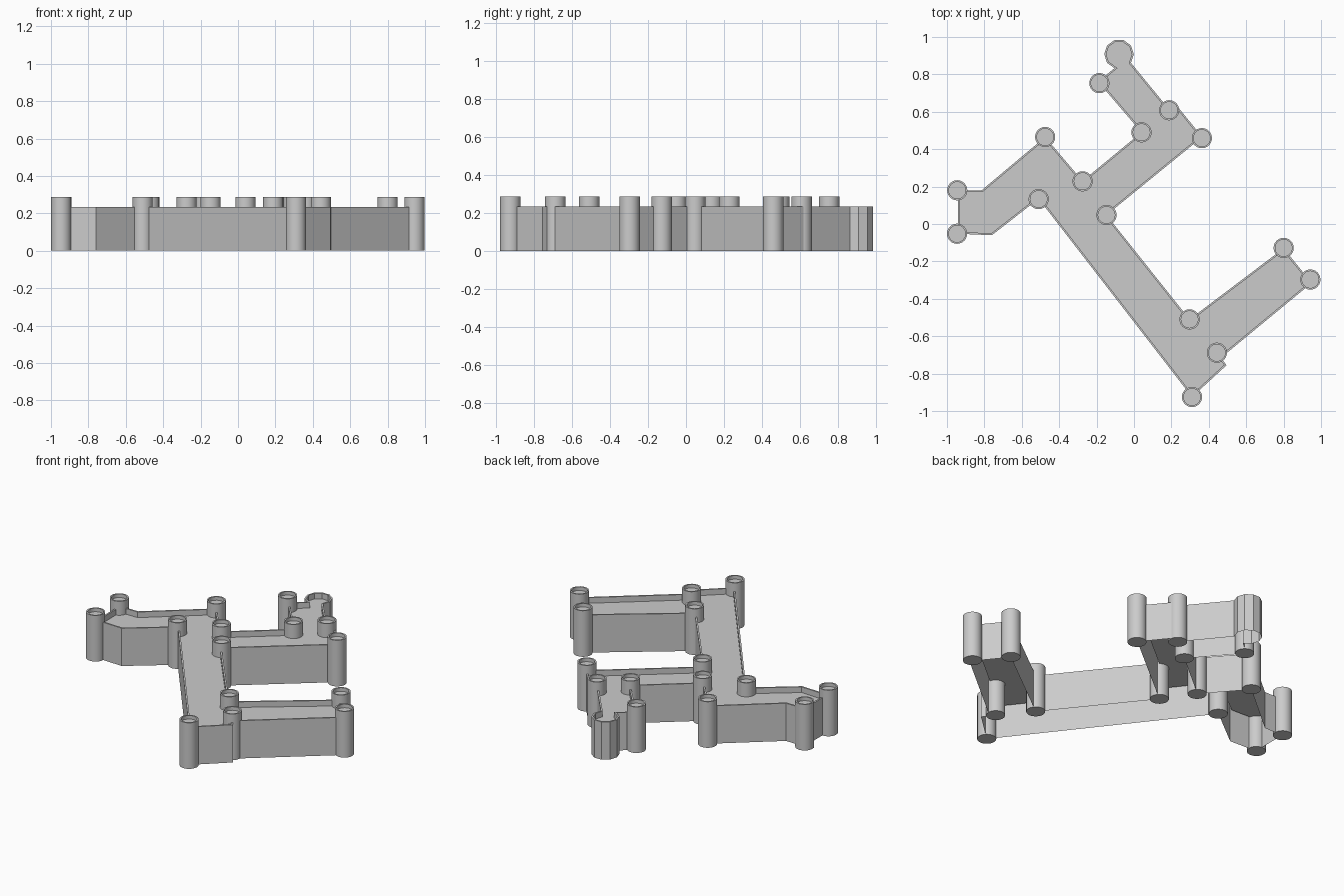
import bpy, bmesh
from math import radians, cos, sin
from mathutils import Vector

if "Cube" in bpy.data.objects:
    bpy.data.objects.remove(bpy.data.objects["Cube"], do_unlink=True)

stone = bpy.data.materials.new("stone grey")
stone.use_nodes = True
grey = (0.6, 0.6, 0.6, 1)
stone.diffuse_color = grey
stone.node_tree.nodes["Principled BSDF"].inputs["Base Color"].default_value = grey


def raise_face(bm, face, dz):
    """Extrude one face vertically, leaving its old position open."""
    new = bmesh.ops.extrude_discrete_faces(bm, faces=[face])["faces"][0]
    bmesh.ops.translate(bm, verts=new.verts, vec=(0, 0, dz))
    return new


def walled_block(name, outline, height, rim, recess):
    """Open-bottomed block whose top sinks inside a thin raised rim."""
    bm = bmesh.new()
    top = bm.faces.new([bm.verts.new((x, y, 0)) for x, y in outline])
    top = raise_face(bm, top, height)
    top.normal_update()
    bmesh.ops.inset_region(bm, faces=[top], thickness=rim, use_even_offset=True)
    raise_face(bm, top, -recess)
    return bm


def add_object(name, bm, location=(0, 0, 0)):
    mesh = bpy.data.meshes.new(name)
    bm.normal_update()
    bm.to_mesh(mesh)
    bm.free()
    mesh.materials.append(stone)
    obj = bpy.data.objects.new(name, mesh)
    obj.location = location
    bpy.context.collection.objects.link(obj)
    return obj


def circle(x, y, radius, angles):
    return [(x + radius * cos(radians(a)), y + radius * sin(radians(a))) for a in angles]


# Zigzag castle walls, counter-clockwise, with a faceted bastion at the back
outline = [(.31, -.925), (.495, -.755), (.465, -.715), (.95, -.315),
           (.80, -.13), (.297, -.51), (-.147, .048), (.365, .465),
           (.235, .625), (.19, .61)]
outline += circle(-.08, .908, .079, range(-36, 253, 36))
outline += [(-.145, .80), (-.185, .753), (.04, .49), (-.275, .23),
            (-.475, .465), (-.815, .18), (-.942, .18), (-.942, -.052),
            (-.76, -.06), (-.51, .135)]
add_object("castle_walls", walled_block("walls", outline, .235, .01, .035))

# Round towers at the corners, with hollowed tops and closed bases
towers = [(.31, -.925), (.443, -.688), (.943, -.297), (.80, -.128),
          (.297, -.51), (-.147, .048), (.363, .459), (.188, .608),
          (-.185, .753), (.04, .49), (-.275, .228), (-.475, .465),
          (-.945, .18), (-.946, -.052), (-.51, .133)]
ring = circle(0, 0, .054, range(0, 360, 15))
for i, (x, y) in enumerate(towers, 1):
    bm = walled_block("tower", ring, .287, .009, .022)
    base = [v for v in bm.verts if v.co.z < .001]
    bm.faces.new(list(reversed(base)))
    bmesh.ops.recalc_face_normals(bm, faces=bm.faces)
    tower = add_object(f"tower_{i}", bm, (x, y, 0))
    bpy.ops.object.select_all(action="DESELECT")
    tower.select_set(True)
    bpy.context.view_layer.objects.active = tower
    bpy.ops.object.shade_smooth_by_angle(angle=radians(35))
